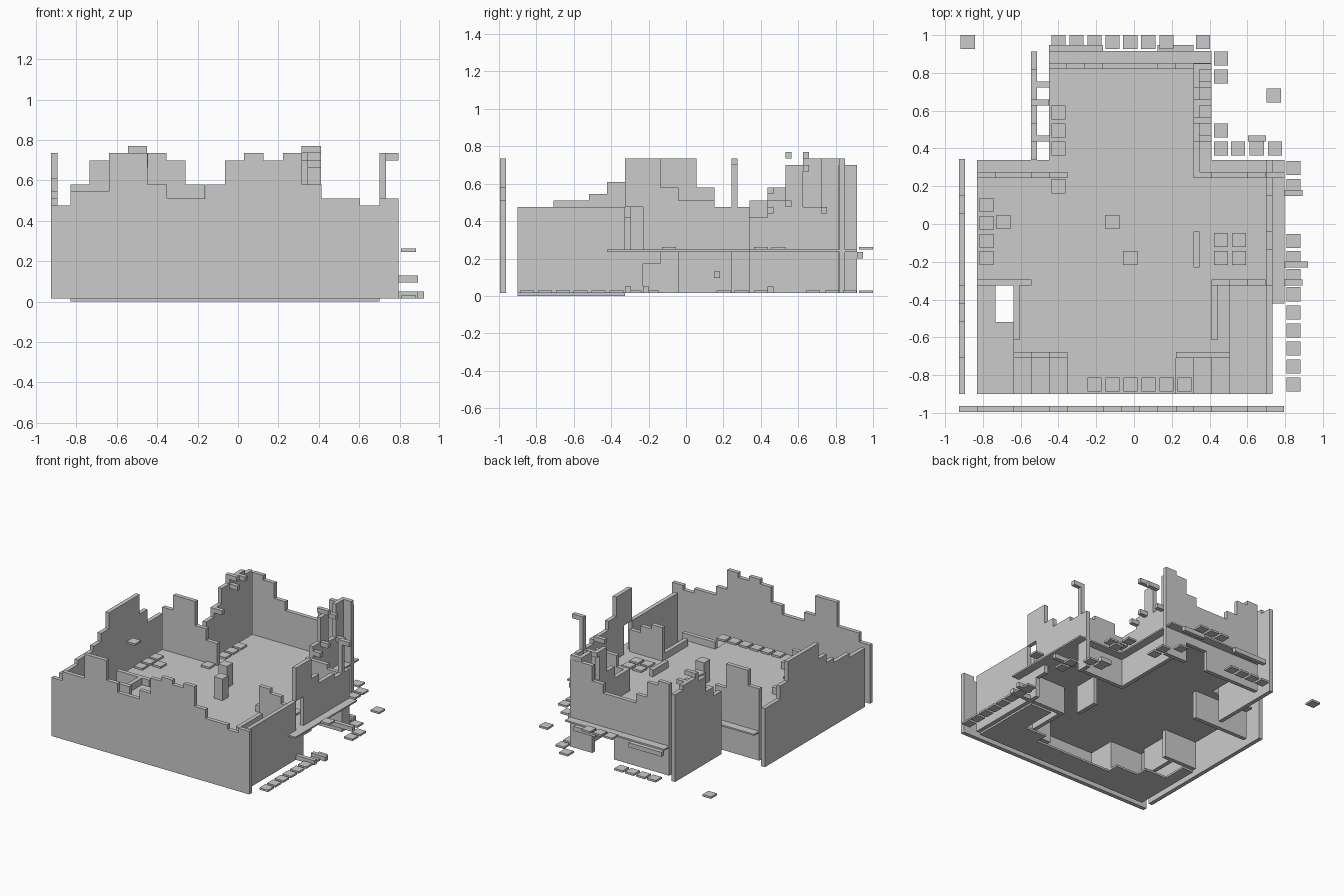
import bpy
import bmesh

cube = bpy.data.objects.get("Cube")
if cube:
    bpy.data.objects.remove(cube, do_unlink=True)

colour = (0.6, 0.6, 0.6, 1)
stone = bpy.data.materials.new("grey stone")
stone.use_nodes = True
stone.diffuse_color = colour
stone.node_tree.nodes["Principled BSDF"].inputs["Base Color"].default_value = colour

# Brick size, wall thickness and floor levels
BRICK = 0.0956
COURSE = 0.035
THICK = 0.032
GROUND = 0.015
CEILING = 0.235
DECK = 0.247

# Heights at which the walls have broken off
STUB, PARAPET, KNEE, LOW, STEP = 0.17, 0.3, 0.42, 0.475, 0.51
RISE, MID, BROKEN, TALL, HIGH = 0.545, 0.58, 0.61, 0.7, 0.735

# Edges of the plan: main hall, then the narrower rear wing
LEFT, RIGHT, FRONT, REAR = -0.83, 0.7, -0.9, 0.34
WING_LEFT, WING_RIGHT, WING_REAR = -0.45, 0.41, 0.915
REAR_WALL = REAR - BRICK
BACK_WALL = WING_REAR - BRICK
WING_WALL = WING_RIGHT - BRICK
ROOM_WALL = FRONT + BRICK * 6
PARTITION = FRONT + BRICK * 2

# Stair ends: foot and head on each side of the hall
LEFT_FOOT, LEFT_HEAD = LEFT + BRICK * 2, LEFT + BRICK * 5
RIGHT_FOOT, RIGHT_HEAD = RIGHT - BRICK * 2, RIGHT - BRICK * 5


def finish(name, bm):
    bmesh.ops.recalc_face_normals(bm, faces=bm.faces[:])
    mesh = bpy.data.meshes.new(name)
    bm.to_mesh(mesh)
    bm.free()
    mesh.materials.append(stone)
    bpy.context.collection.objects.link(bpy.data.objects.new(name, mesh))


def add_box(bm, low, high):
    verts = bmesh.ops.create_cube(bm, size=1)["verts"]
    bmesh.ops.scale(bm, vec=[b - a for a, b in zip(low, high)], verts=verts)
    bmesh.ops.translate(bm, vec=[(a + b) / 2 for a, b in zip(low, high)], verts=verts)


def wall(name, axis, x, y, tops, base=GROUND):
    """Broken wall starting at x, y with one top height for each brick."""
    start = x if axis == "x" else y
    outline = [(start, base)]
    for i, top in enumerate(tops):
        outline += [(start + i * BRICK, top), (start + (i + 1) * BRICK, top)]
    outline.append((start + len(tops) * BRICK, base))
    bm = bmesh.new()
    if axis == "x":
        face = bm.faces.new([bm.verts.new((a, y, z)) for a, z in outline])
        offset = (0, THICK, 0)
    else:
        face = bm.faces.new([bm.verts.new((x, a, z)) for a, z in outline])
        offset = (THICK, 0, 0)
    grown = bmesh.ops.extrude_face_region(bm, geom=[face])["geom"]
    moved = [v for v in grown if isinstance(v, bmesh.types.BMVert)]
    bmesh.ops.translate(bm, vec=offset, verts=moved)
    finish(name, bm)


def floor(name, bottom, top, areas):
    """Flat slab made of areas given as left, right, front, rear."""
    bm = bmesh.new()
    for left, right, front, rear in areas:
        add_box(bm, (left, front, bottom), (right, rear, top))
    finish(name, bm)


def stairs(name, foot, direction):
    """Three steps rising from the foot towards the middle of the hall."""
    bm = bmesh.new()
    for i in range(3):
        a, b = sorted((foot + direction * i * BRICK, foot + direction * (i + 1) * BRICK))
        add_box(bm, (a, FRONT, GROUND), (b, PARTITION, CEILING * (i + 1) / 3))
    finish(name, bm)


def tiles(name, z, x, y, columns=1, rows=1, height=GROUND):
    """Grid of square tiles, the first centred on x, y."""
    half = BRICK * 0.39
    bm = bmesh.new()
    for i in range(columns):
        for j in range(rows):
            cx, cy = x + i * BRICK, y + j * BRICK
            add_box(bm, (cx - half, cy - half, z), (cx + half, cy + half, z + height))
    finish(name, bm)


def brick(name, x, y, z, length=BRICK):
    bm = bmesh.new()
    add_box(bm, (x, y, z), (x + length, y + THICK, z + COURSE))
    finish(name, bm)


# Outer walls of the main hall
wall("front_wall", "x", LEFT - BRICK, FRONT - BRICK, [
    LOW, RISE, RISE, HIGH, HIGH, MID, STEP, STEP, MID,
    TALL, HIGH, TALL, HIGH, MID, STEP, STEP, LOW, STEP])
wall("left_side_wall", "y", LEFT - BRICK, FRONT, [
    LOW, LOW, STEP, STEP, RISE, BROKEN, HIGH, HIGH, HIGH, HIGH, MID, LOW, LOW])
wall("left_rear_wall", "x", LEFT, REAR_WALL, [MID, TALL, TALL, STEP, KNEE])
wall("right_rear_wall", "x", WING_WALL, REAR_WALL, [KNEE, STEP, STEP, LOW])

# Right side wall: window slot above, wide doorway below
wall("right_side_wall", "y", RIGHT, FRONT, [LOW] * 6 + [CEILING])
wall("right_wall_over_window", "y", RIGHT, ROOM_WALL, [HIGH], LOW)
wall("right_wall_over_door", "y", RIGHT, ROOM_WALL + BRICK, [HIGH, MID, STEP, STEP, LOW], CEILING)
wall("right_door_lintel", "y", RIGHT, ROOM_WALL + BRICK, [CEILING], STUB)
wall("right_corner_wall", "y", RIGHT, REAR_WALL, [LOW])
floor("right_corner_post", GROUND, TALL, [(RIGHT, RIGHT + THICK, REAR_WALL, REAR_WALL + THICK)])

# Outer walls of the rear wing; the back wall has a hole low down
wall("wing_left_wall", "y", WING_LEFT - BRICK, REAR, [STEP, MID, TALL, HIGH, HIGH, TALL])
wall("wing_right_wall", "y", WING_WALL, REAR_WALL, [KNEE, KNEE, STEP, TALL, LOW, HIGH])
wall("back_wall", "x", WING_LEFT, BACK_WALL, [HIGH, TALL, MID, STEP, STEP])
wall("back_wall_over_hole", "x", WING_LEFT + BRICK * 5, BACK_WALL, [STEP, MID], base=STUB)
wall("back_wall_end", "x", WING_LEFT + BRICK * 7, BACK_WALL, [TALL, TALL])

# Inner walls around the two side rooms and their stairs
wall("right_room_wall", "x", WING_RIGHT, ROOM_WALL, [STEP, LOW, KNEE])
wall("left_room_wall", "x", LEFT, ROOM_WALL, [PARAPET] * 3)
wall("right_partition", "y", WING_RIGHT, ROOM_WALL - BRICK * 3, [PARAPET] * 3)
wall("left_partition", "y", LEFT_FOOT, ROOM_WALL - BRICK * 3, [PARAPET] * 3)
wall("left_stair_wall", "x", LEFT_FOOT, PARTITION, [PARAPET, KNEE, PARAPET])
wall("right_stair_wall", "x", RIGHT_HEAD, PARTITION, [PARAPET] * 3)
wall("hall_stub", "y", WING_WALL, ROOM_WALL + BRICK, [PARAPET] * 2)
stairs("left_stairs", LEFT_FOOT, 1)
stairs("right_stairs", RIGHT_FOOT, -1)

# Upper floor, open above the side rooms and stairs
floor("upper_floor", CEILING, DECK, [
    (LEFT, RIGHT + THICK, ROOM_WALL, REAR),
    (LEFT_FOOT, RIGHT_FOOT, PARTITION, ROOM_WALL),
    (LEFT_HEAD, RIGHT_HEAD, FRONT, PARTITION),
    (RIGHT + THICK, RIGHT + BRICK, ROOM_WALL - BRICK, REAR),
    (WING_LEFT, WING_RIGHT, REAR, WING_REAR)])

# Remains of the ground floor: a jagged strip, each column some bricks deep
depths = [6, 4, 4, 3, 3, 2, 2, 2, 2, 2, 2, 2, 3, 3, 6, 6]
floor("ground_floor", 0, GROUND, [
    (LEFT + i * BRICK, LEFT + (i + 1) * BRICK, FRONT, FRONT + depth * BRICK)
    for i, depth in enumerate(depths)])

# Standing pillars
tiles("rear_pillar", DECK, -0.115, 0.01, height=STUB)
tiles("front_pillar", DECK, -0.02, -0.18, height=STUB)

# Fallen tiles on the upper floor and its ledges
OUTSIDE = RIGHT + BRICK * 1.5
BEHIND = WING_REAR + BRICK / 2
tiles("front_row_tiles", DECK, -0.21, -0.85, columns=6)
tiles("left_room_tiles", DECK, -0.78, -0.09, rows=3)
tiles("left_room_loose_tile", DECK, -0.69, 0.01)
tiles("right_room_tiles", DECK, 0.46, -0.18, columns=2, rows=2)
tiles("wing_tiles", DECK, -0.4, 0.4, rows=3)
tiles("hall_tile", DECK, -0.4, 0.2)
tiles("back_ledge_tiles", DECK, -0.02, BEHIND, columns=3)
tiles("wing_ledge_tiles", DECK, 0.46, 0.4, rows=2)
tiles("rear_ledge_tile", DECK, 0.55, 0.4)
tiles("side_ledge_tile", DECK, OUTSIDE, -0.09)
tiles("high_tile", LOW, -0.78, -0.18)

# Fallen tiles on the ground outside
tiles("right_ground_tiles", GROUND, OUTSIDE, -0.85, rows=8)
tiles("right_rear_ground_tiles", GROUND, OUTSIDE, 0.2, rows=2)
tiles("back_ground_tiles", GROUND, -0.4, BEHIND, columns=4)
tiles("back_corner_tile", GROUND, 0.365, BEHIND)
tiles("wing_ground_tiles", GROUND, 0.46, 0.78, rows=2)
tiles("rear_ground_tiles", GROUND, 0.65, 0.4, columns=2)
tiles("left_stray_tile", GROUND, -0.88, BEHIND)
tiles("right_stray_tile", GROUND, 0.74, 0.68)

# Loose bricks jutting from the broken edges
for i, top in [(1, MID), (3, TALL), (4, HIGH)]:
    brick("wing_left_brick", WING_LEFT - BRICK, REAR + i * BRICK, top - COURSE, BRICK * 1.05)
for i, top in enumerate([LOW, STEP, TALL, LOW, HIGH]):
    brick("wing_right_brick", WING_WALL, REAR + (i + 1) * BRICK, top - COURSE)
brick("wing_top_brick", WING_WALL, REAR + BRICK * 2, HIGH)
brick("left_top_brick", WING_LEFT - BRICK, REAR + BRICK * 3, HIGH)
brick("corner_top_brick", RIGHT, REAR_WALL, TALL)
brick("corner_low_brick", RIGHT, REAR - BRICK * 2, BRICK, BRICK * 2)
brick("side_low_brick", RIGHT, ROOM_WALL, GROUND, BRICK * 2)
brick("fallen_side_brick", RIGHT + BRICK, ROOM_WALL + BRICK, GROUND, BRICK * 1.3)
brick("fallen_rear_brick", RIGHT - BRICK, REAR + BRICK, GROUND)
brick("back_left_ledge_brick", WING_LEFT, WING_REAR, CEILING - COURSE, BRICK * 3)
brick("back_right_ledge_brick", WING_RIGHT - BRICK * 3, WING_REAR, CEILING - COURSE, BRICK * 2)
